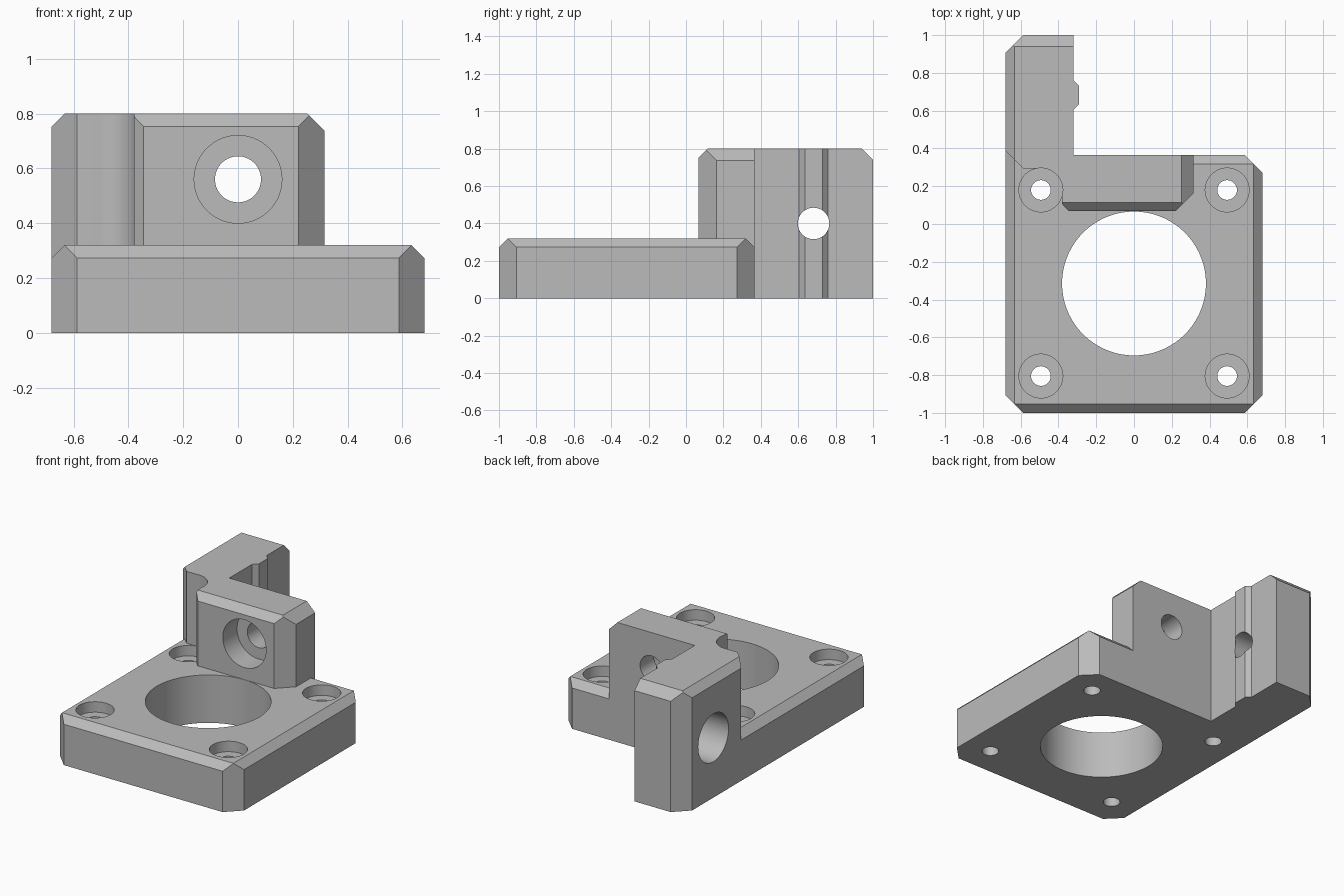
import bpy, bmesh, math
from mathutils import Vector, Matrix

if "Cube" in bpy.data.objects:
    bpy.data.objects.remove(bpy.data.objects["Cube"])

grey = bpy.data.materials.new("light grey")
grey.use_nodes = True
colour = (0.5, 0.5, 0.5, 1)
grey.diffuse_color = colour
grey.node_tree.nodes["Principled BSDF"].inputs["Base Color"].default_value = colour


def add_object(name, bm):
    bmesh.ops.recalc_face_normals(bm, faces=bm.faces[:])
    mesh = bpy.data.meshes.new(name)
    bm.to_mesh(mesh)
    bm.free()
    mesh.materials.append(grey)
    obj = bpy.data.objects.new(name, mesh)
    bpy.context.collection.objects.link(obj)
    return obj


def prism(name, outline, bottom, top, chamfers=()):
    """Upright prism; each chamfer is (direction, face position, size) on the top edge."""
    bm = bmesh.new()
    face = bm.faces.new([bm.verts.new((x, y, bottom)) for x, y in outline])
    up = bmesh.ops.extrude_face_region(bm, geom=[face])["geom"]
    bmesh.ops.translate(bm, vec=(0, 0, top - bottom),
                        verts=[v for v in up if isinstance(v, bmesh.types.BMVert)])
    for (dx, dy), reach, size in chamfers:
        point = Vector((dx * reach, dy * reach, top - size))
        cut = bmesh.ops.bisect_plane(bm, geom=bm.verts[:] + bm.edges[:] + bm.faces[:],
                                     plane_co=point, plane_no=(dx, dy, 1), clear_outer=True)
        edges = [e for e in cut["geom_cut"] if isinstance(e, bmesh.types.BMEdge)]
        bmesh.ops.holes_fill(bm, edges=edges, sides=0)
    return add_object(name, bm)


def cylinder(name, start, axis, radius, length):
    """Round cutter running from a start point along an axis."""
    axis = Vector(axis)
    bm = bmesh.new()
    turn = axis.to_track_quat('Z', 'Y').to_matrix().to_4x4()
    place = Matrix.Translation(Vector(start) + axis * length / 2) @ turn
    bmesh.ops.create_cone(bm, cap_ends=True, segments=72, radius1=radius,
                          radius2=radius, depth=length, matrix=place)
    return add_object(name, bm)


def combine(body, other, operation):
    other.hide_render = True
    mod = body.modifiers.new(operation, 'BOOLEAN')
    mod.operation = operation
    mod.solver = 'EXACT'
    mod.object = other
    bpy.context.view_layer.objects.active = body
    bpy.ops.object.modifier_apply(modifier=mod.name)
    bpy.data.objects.remove(other)


LEFT, RIGHT, FRONT, BACK = (-1, 0), (1, 0), (0, -1), (0, 1)
W, C, E = 0.68, 0.093, 0.047      # half width, corner chamfer, edge chamfer
PLATE, TALL, REAR = 0.32, 0.8, 0.365

# Base plate with chamfered corners and top edges
body = prism("mounting_bracket",
             [(-W, -1 + C), (-W + C, -1), (W - C, -1), (W, -1 + C),
              (W, REAR - C), (W - C, REAR), (-W, REAR)], 0, PLATE,
             [(LEFT, W, E), (RIGHT, W, E), (FRONT, 1, E), (BACK, REAR, E)])

# Tall rear arm and the foot that joins it to the plate
arm = prism("rear_arm",
            [(-W, 0.388), (-W + C, 0.295), (-0.32, 0.295), (-0.32, 1),
             (-W + C, 1), (-W, 1 - C)], 0, TALL, [(LEFT, W, E), (BACK, 1, 0.06)])
foot = prism("arm_foot", [(-W, 0.28), (-0.5, 0.28), (-0.5, 0.5), (-W, 0.5)],
             0, PLATE, [(LEFT, W, E)])

# Upright cross wall, its web to the arm, and the rib on the arm
wall = prism("cross_wall",
             [(-0.38, 0.105), (-0.345, 0.068), (0.22, 0.068), (0.315, 0.163),
              (0.315, REAR), (-0.38, REAR)], 0.1, TALL,
             [(FRONT, -0.068, E), (RIGHT, 0.315, 0.063)])
web = prism("corner_web", [(-0.485, 0.188), (-0.36, 0.188), (-0.36, 0.33), (-0.485, 0.33)],
            0.1, TALL)
rib = prism("arm_rib", [(-0.35, 0.575), (-0.29, 0.635), (-0.29, 0.73), (-0.35, 0.79)], 0, TALL)
for part in (arm, foot, wall, web, rib):
    combine(body, part, 'UNION')

# Central bore
cutters = [cylinder("bore_cutter", (0, -0.315, -0.1), (0, 0, 1), 0.381, 0.6)]

# Four counterbored corner screw holes
for x in (-0.493, 0.493):
    for y in (-0.805, 0.18):
        cutters.append(cylinder("screw_cutter", (x, y, -0.1), (0, 0, 1), 0.052, 0.6))
        cutters.append(cylinder("screw_head_cutter", (x, y, PLATE - 0.07), (0, 0, 1), 0.116, 0.7))

# Counterbored holes through the cross wall and the arm
cutters += [
    cylinder("wall_hole_cutter", (0, -0.1, 0.56), (0, 1, 0), 0.084, 0.6),
    cylinder("wall_head_cutter", (0, -0.1, 0.56), (0, 1, 0), 0.16, 0.318),
    cylinder("arm_hole_cutter", (-0.8, 0.682, 0.4), (1, 0, 0), 0.084, 0.7),
    cylinder("arm_head_cutter", (-0.8, 0.682, 0.4), (1, 0, 0), 0.16, 0.34),
]
for cutter in cutters:
    combine(body, cutter, 'DIFFERENCE')

# Smooth bores, sharp edges
bpy.ops.object.select_all(action='DESELECT')
body.select_set(True)
bpy.context.view_layer.objects.active = body
bpy.ops.object.shade_smooth_by_angle(angle=math.radians(25))
